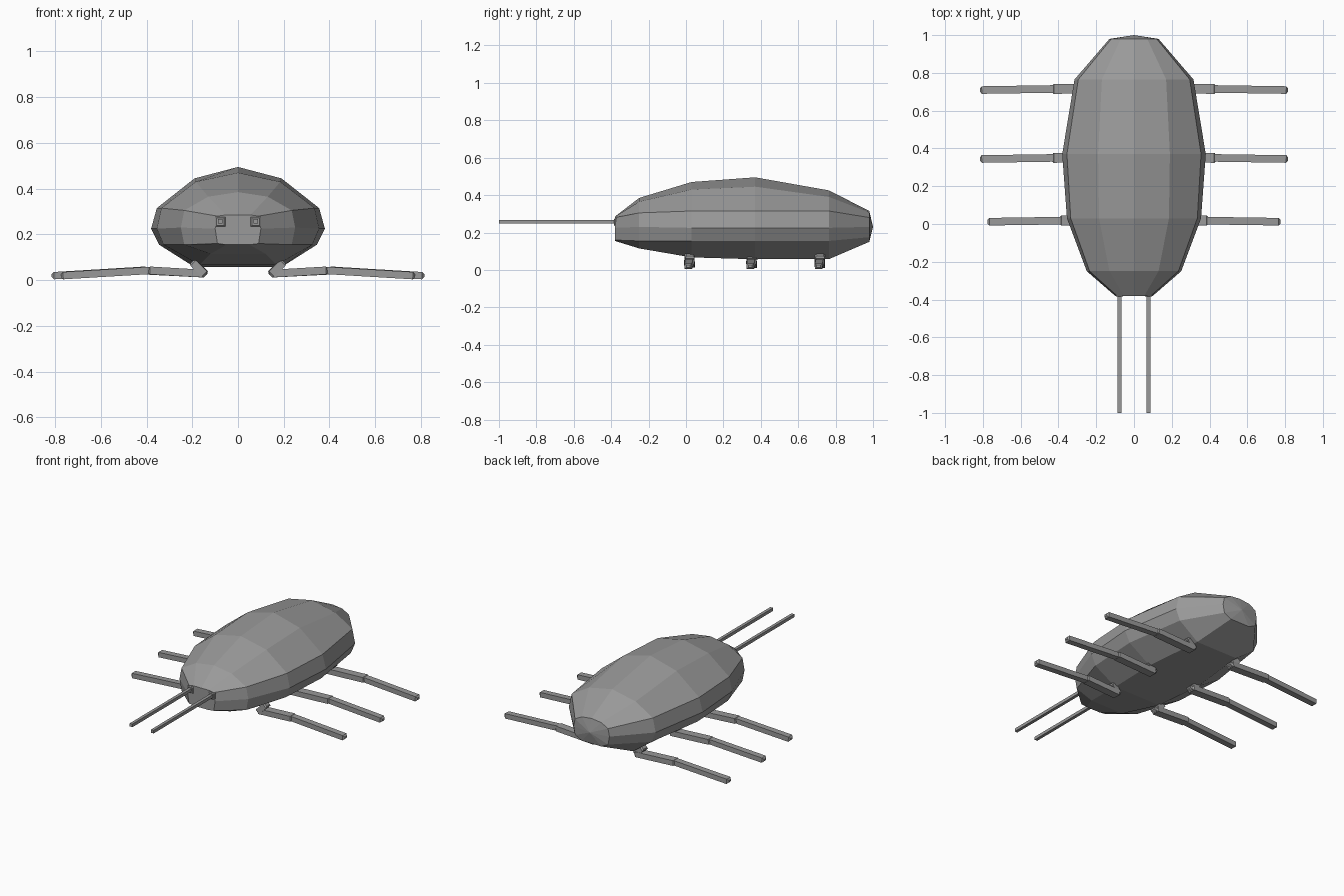
import bpy, bmesh
from mathutils import Vector, Matrix

if "Cube" in bpy.data.objects:
    bpy.data.objects.remove(bpy.data.objects["Cube"])

grey = bpy.data.materials.new("shell grey")
grey.diffuse_color = (0.32, 0.32, 0.32, 1)
grey.use_nodes = True
grey.node_tree.nodes["Principled BSDF"].inputs["Base Color"].default_value = grey.diffuse_color


def finish(bm, name):
    bmesh.ops.recalc_face_normals(bm, faces=bm.faces)
    mesh = bpy.data.meshes.new(name)
    bm.to_mesh(mesh)
    bm.free()
    mesh.materials.append(grey)
    ob = bpy.data.objects.new(name, mesh)
    bpy.context.collection.objects.link(ob)
    return ob


def rod(name, a, b, width, height, bevel=0.0):
    """Square bar from a to b, with optional chamfered ends."""
    a, b = Vector(a), Vector(b)
    axis = (b - a).normalized()
    side = Vector((0, 0, 1)).cross(axis).normalized()
    rot = Matrix((axis, side, axis.cross(side))).transposed().to_4x4()
    bm = bmesh.new()
    bmesh.ops.create_cube(bm, size=1)
    bmesh.ops.scale(bm, vec=((b - a).length, width, height), verts=bm.verts)
    if bevel:
        ends = [e for e in bm.edges if abs(e.verts[0].co.x - e.verts[1].co.x) < 1e-6]
        bmesh.ops.bevel(bm, geom=ends, offset=bevel, segments=1, affect='EDGES')
    bm.transform(Matrix.Translation((a + b) / 2) @ rot)
    return finish(bm, name)


# Body: half cross-sections (x, z) from the top ridge down to the belly edge
sections = [
    (-0.38, [(0, .285), (.055, .285), (.09, .28), (.10, .225), (.09, .16), (.05, .155)]),
    (-0.25, [(0, .385), (.13, .365), (.235, .305), (.25, .23), (.235, .155), (.12, .115)]),
    (0.03, [(0, .47), (.185, .43), (.335, .315), (.355, .225), (.325, .155), (.17, .067)]),
    (0.37, [(0, .495), (.19, .445), (.355, .315), (.38, .225), (.345, .155), (.19, .057)]),
    (0.765, [(0, .425), (.17, .39), (.295, .315), (.315, .225), (.285, .155), (.15, .058)]),
    (0.98, [(0, .315), (.07, .307), (.12, .28), (.13, .23), (.12, .175), (.07, .15)]),
]
bm = bmesh.new()
rings = []
for y, half in sections:
    pts = half + [(-x, z) for x, z in reversed(half[1:])]
    rings.append([bm.verts.new((x, y, z)) for x, z in pts])
n = len(rings[0])
for r, s in zip(rings, rings[1:]):
    for i in range(n):
        j = (i + 1) % n
        bm.faces.new((r[i], r[j], s[j], s[i]))
bm.faces.new(rings[0])
tip = bm.verts.new((0, 1.0, 0.23))
for i in range(n):
    bm.faces.new((rings[-1][i], rings[-1][(i + 1) % n], tip))
finish(bm, "body")

for side, label in ((1, "right"), (-1, "left")):
    # Antennae and their sockets
    rod(f"{label}_antenna", (side * .077, -1, .257), (side * .077, -.34, .257), .02, .02)
    rod(f"{label}_antenna_socket", (side * .077, -.385, .255), (side * .077, -.33, .255), .045, .045, .006)
    # Legs: hip, inner segment and outer segment
    for k, (y, end) in enumerate(((.018, .775), (.35, .815), (.715, .815))):
        knee = end - .39
        name = f"{label}_{('front', 'middle', 'back')[k]}"
        rod(name + "_hip", (side * .14, y - .002, .022), (side * .20, y + .002, .08), .052, .034, .008)
        rod(name + "_inner_leg", (side * .14, y + .003, .028), (side * (knee + .01), y, .043), .052, .034, .01)
        rod(name + "_outer_leg", (side * (knee - .01), y, .043), (side * end, y - .006, .019), .04, .032, .01)
